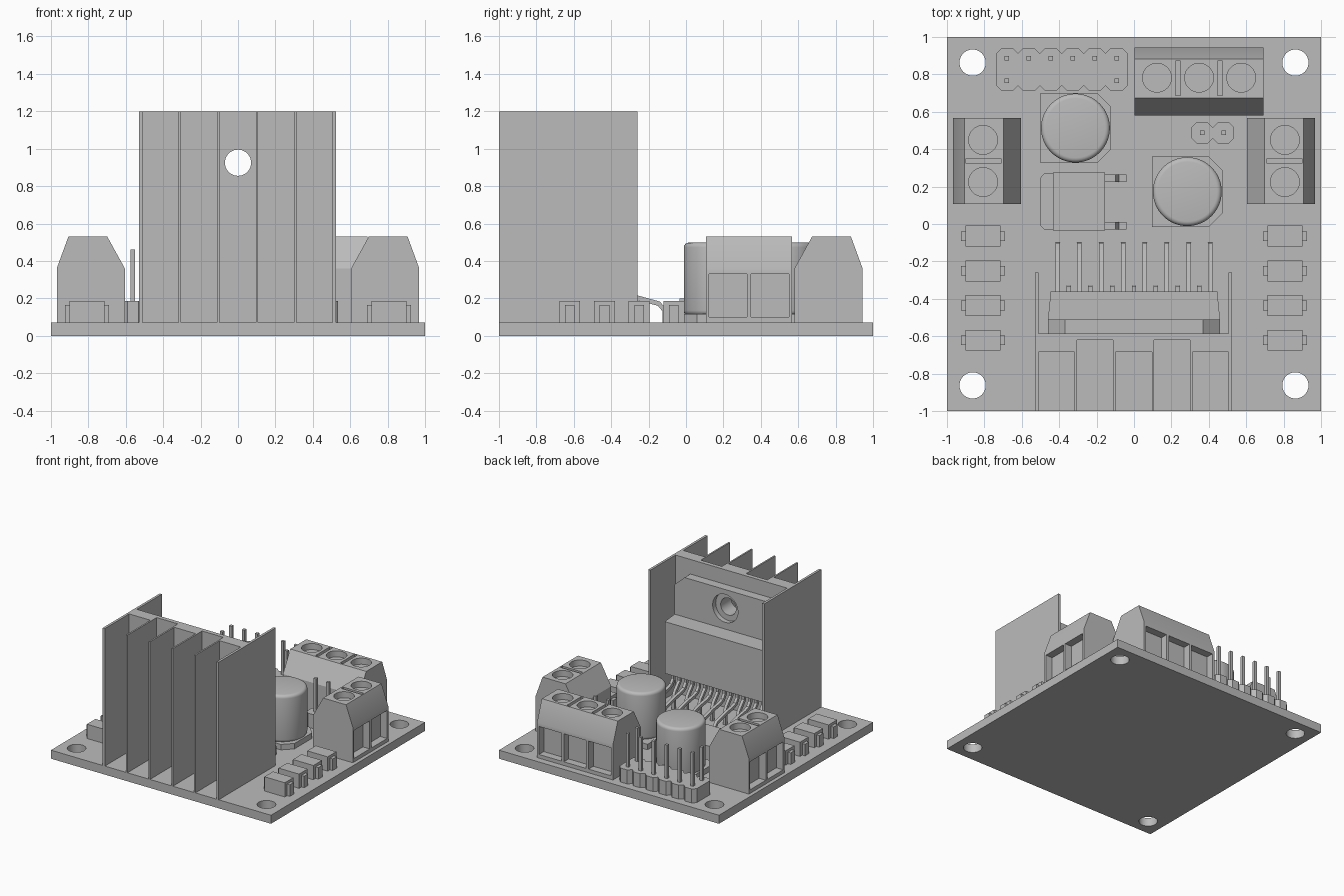
import bpy, bmesh, math
from mathutils import Vector

if "Cube" in bpy.data.objects:
    bpy.data.objects.remove(bpy.data.objects["Cube"], do_unlink=True)

grey = bpy.data.materials.new("plain grey")
grey.use_nodes = True
grey.diffuse_color = (0.5, 0.5, 0.5, 1)
grey.node_tree.nodes["Principled BSDF"].inputs["Base Color"].default_value = (0.5, 0.5, 0.5, 1)

TOP = 0.07  # upper surface of the board


def finish(name, bm):
    bmesh.ops.recalc_face_normals(bm, faces=bm.faces)
    mesh = bpy.data.meshes.new(name)
    bm.to_mesh(mesh)
    bm.free()
    mesh.materials.append(grey)
    ob = bpy.data.objects.new(name, mesh)
    bpy.context.collection.objects.link(ob)
    return ob


def prism(name, pts, axis, lo, hi):
    """Extrude a closed outline along an axis from lo to hi."""
    place = {"x": lambda a, b, c: (c, a, b),
             "y": lambda a, b, c: (a, c, b),
             "z": lambda a, b, c: (a, b, c)}[axis]
    bm = bmesh.new()
    face = bm.faces.new([bm.verts.new(place(a, b, lo)) for a, b in pts])
    ext = bmesh.ops.extrude_face_region(bm, geom=[face])
    verts = [v for v in ext["geom"] if isinstance(v, bmesh.types.BMVert)]
    bmesh.ops.translate(bm, verts=verts, vec=place(0, 0, hi - lo))
    return finish(name, bm)


def box(name, x0, x1, y0, y1, z0, z1):
    return prism(name, [(x0, y0), (x1, y0), (x1, y1), (x0, y1)], "z", z0, z1)


def disc(name, a, b, r, axis, lo, hi, n=40):
    ring = [(a + r * math.cos(math.tau * i / n), b + r * math.sin(math.tau * i / n)) for i in range(n)]
    return prism(name, ring, axis, lo, hi)


def activate(ob):
    bpy.ops.object.select_all(action="DESELECT")
    ob.select_set(True)
    bpy.context.view_layer.objects.active = ob


def cut(ob, cutters):
    activate(ob)
    for c in cutters:
        mod = ob.modifiers.new("cut", "BOOLEAN")
        mod.operation, mod.solver, mod.object = "DIFFERENCE", "EXACT", c
        bpy.ops.object.modifier_apply(modifier=mod.name)
        bpy.data.objects.remove(c, do_unlink=True)
    return ob


def strip(name, path, t, x0, x1):
    """Flat bent lead following a path in the y-z plane."""
    pts = [Vector(p) for p in path]
    offset = []
    for i, p in enumerate(pts):
        d = (pts[min(i + 1, len(pts) - 1)] - pts[max(i - 1, 0)]).normalized()
        offset.append(p + Vector((-d.y, d.x)) * t)
    return prism(name, pts + offset[::-1], "x", x0, x1)


# Circuit board with four mounting holes
cut(box("board", -1, 1, -1, 1, 0, TOP),
    [disc("cutter", x, y, 0.07, "z", -0.1, 0.2) for x in (-0.863, 0.863) for y in (-0.863, 0.863)])

# Finned heatsink: one outline with a stepped plate, extruded upward
fins = [(-0.53, -0.51), (-0.318, -0.305), (-0.113, -0.1), (0.095, 0.108), (0.3, 0.313), (0.505, 0.525)]
outline = [(-0.53, -0.26)]
for i, (left, right) in enumerate(fins):
    outline += [(left, -1), (right, -1)]
    if i < 5:
        depth = -0.62 if i % 2 else -0.685
        outline += [(right, depth), (fins[i + 1][0], depth)]
outline += [(0.525, -0.26), (0.505, -0.26), (0.505, -0.585), (-0.51, -0.585), (-0.51, -0.26)]
cut(prism("heatsink", outline, "z", TOP, 1.2),
    [disc("cutter", 0, 0.925, 0.07, "y", -0.8, -0.5)])

# Power chip: tab with clipped corners and countersunk hole, then the body
tab = [(-0.46, 0.33), (0.46, 0.33), (0.46, 1.0), (0.37, 1.08), (-0.37, 1.08), (-0.46, 1.0)]
cut(prism("chip_tab", tab, "y", -0.585, -0.51),
    [disc("cutter", 0, 0.925, 0.07, "y", -0.7, -0.4),
     disc("cutter", 0, 0.925, 0.115, "y", -0.55, -0.4)])
prism("chip_body", [(-0.46, -0.51), (0.46, -0.51), (0.445, -0.36), (-0.445, -0.36)], "z", 0.33, 0.755)

# Chip leads, long and short in turn
long_path = [(-0.43, 0.34), (-0.43, 0.27), (-0.4, 0.225), (-0.35, 0.205),
             (-0.26, 0.19), (-0.15, 0.16), (-0.125, 0.13), (-0.125, TOP)]
short_path = [(-0.43, 0.34), (-0.43, 0.27), (-0.37, 0.2), (-0.355, 0.17), (-0.355, TOP)]
for i in range(15):
    x = (i - 7) * 0.0583
    strip("chip_lead", short_path if i % 2 else long_path, 0.025, x - 0.012, x + 0.012)


# Screw terminal blocks, outward side towards +y before placing
def terminal(name, ways, length, loc, turn):
    h = length / 2
    profile = [(-0.182, TOP), (-0.182, 0.36), (-0.088, 0.53), (0.12, 0.53), (0.182, 0.36), (0.182, TOP)]
    ob = prism(name, profile, "x", -h, h)
    cutters = []
    for i in range(ways):
        x = (i - (ways - 1) / 2) * 0.225
        cutters.append(disc("cutter", x, 0.02, 0.077, "z", 0.48, 0.7))
        cutters.append(box("cutter", x - 0.102, x + 0.102, 0.12, 0.3, 0.1, 0.33))
        if i:
            m = x - 0.1125
            cutters.append(box("cutter", m - 0.013, m + 0.013, -0.075, 0.11, 0.5, 0.7))
    cut(ob, cutters)
    ob.location, ob.rotation_euler = (*loc, 0), (0, 0, turn)


terminal("back_terminal", 3, 0.69, (0.348, 0.762), 0)
terminal("left_terminal", 2, 0.46, (0.787, 0.337), -math.pi / 2)
terminal("right_terminal", 2, 0.46, (-0.787, 0.337), math.pi / 2)

# Round capacitors on clipped square bases
for x, y in ((-0.313, 0.513), (0.285, 0.173)):
    s, c = 0.188, 0.115
    prism("capacitor_base", [(x - s, y - s), (x + c, y - s), (x + s, y - c),
                             (x + s, y + c), (x + c, y + s), (x - s, y + s)], "z", TOP, 0.115)
    can = disc("capacitor_can", x, y, 0.184, "z", 0.11, 0.498, 64)
    bev = can.modifiers.new("round", "BEVEL")
    bev.width, bev.segments, bev.limit_method, bev.angle_limit = 0.025, 4, "ANGLE", 0.8
    activate(can)
    bpy.ops.object.modifier_apply(modifier=bev.name)

# Voltage regulator with tab and two legs
prism("regulator_tab", [(-0.43, -0.03), (-0.43, 0.27), (-0.48, 0.27), (-0.503, 0.245),
                        (-0.503, -0.005), (-0.48, -0.03)], "z", TOP, 0.1)
box("regulator_body", -0.433, -0.155, -0.035, 0.275, TOP, 0.2)
for y in (-0.01, 0.245):
    strip_pts = [(-0.155, 0.14), (-0.1, 0.14), (-0.08, 0.095), (-0.04, 0.095),
                 (-0.04, TOP), (-0.095, TOP), (-0.115, 0.115), (-0.155, 0.115)]
    prism("regulator_leg", strip_pts, "y", y - 0.02, y + 0.02)

# Pin headers: scalloped base and square pins
def header(name, x0, x1, y0, y1, ways, pins):
    c, step = 0.028, (x1 - x0) / ways
    low, high = [], []
    for i in range(ways):
        a, b = x0 + i * step, x0 + (i + 1) * step
        low += [(a, y0 + c), (a + c, y0), (b - c, y0)]
        high += [(a, y1 - c), (a + c, y1), (b - c, y1)]
    low.append((x1, y0 + c))
    high.append((x1, y1 - c))
    prism(name + "_base", low + high[::-1], "z", TOP, 0.185)
    for x, y in pins:
        box(name + "_pin", x - 0.012, x + 0.012, y - 0.012, y + 0.012, 0.18, 0.46)


xs = [-0.68 + 0.1175 * i for i in range(6)]
header("signal_header", -0.737, -0.035, 0.712, 0.94, 6,
       [(x, 0.885) for x in xs] + [(xs[0], 0.765), (xs[5], 0.765)])
header("jumper_header", 0.307, 0.535, 0.43, 0.545, 2, [(0.365, 0.488), (0.48, 0.488)])

# Diodes in two columns
for side in (-1, 1):
    for i in range(4):
        x, y = side * 0.807, -0.065 - 0.1855 * i
        box("diode_body", x - 0.093, x + 0.093, y - 0.056, y + 0.056, TOP, 0.187)
        for end in (-1, 1):
            a, b = sorted((x + end * 0.09, x + end * 0.118))
            box("diode_lead", a, b, y - 0.026, y + 0.026, TOP, 0.165)

# Smooth round walls and keep edges sharp
bpy.ops.object.select_all(action="DESELECT")
for ob in bpy.context.collection.objects:
    if ob.type == "MESH" and ob.data.materials and ob.data.materials[0] == grey:
        ob.select_set(True)
        bpy.context.view_layer.objects.active = ob
bpy.ops.object.shade_smooth_by_angle(angle=math.radians(25))
